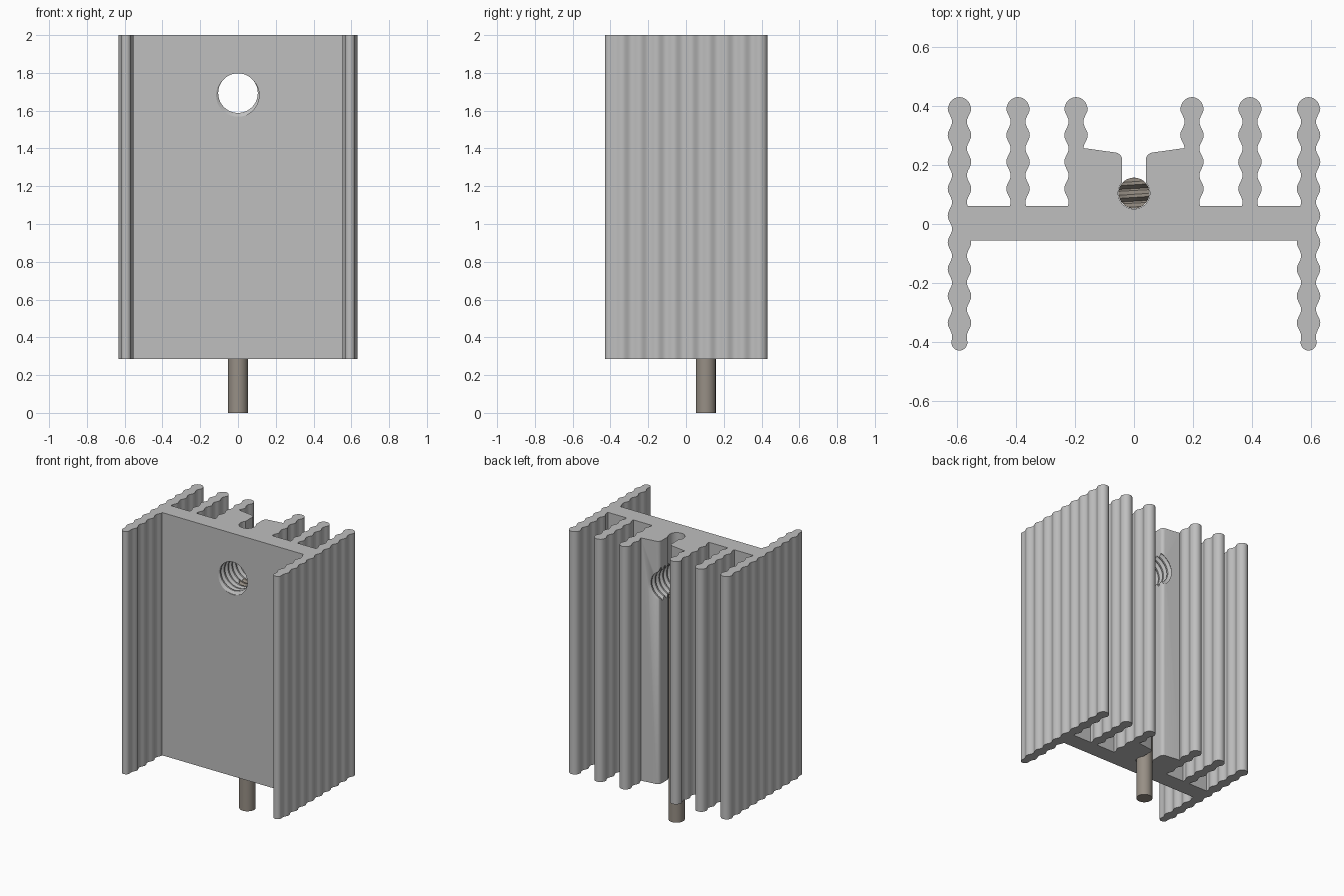
import bpy, bmesh
from math import pi, cos, sin, sqrt

cube = bpy.data.objects.get("Cube")
if cube:
    bpy.data.objects.remove(cube)

BOTTOM, TOP = 0.285, 2.0      # ends of the extrusion
CREST, PITCH = 0.393, 0.0911  # last fin bulge and bulge spacing
WAIST_END = CREST - 8.5 * PITCH
CHANNEL_Y = 0.105
HOLE_Z = 1.693


def material(name, rgb):
    m = bpy.data.materials.new(name)
    m.use_nodes = True
    m.diffuse_color = (*rgb, 1)
    m.node_tree.nodes["Principled BSDF"].inputs["Base Color"].default_value = (*rgb, 1)
    return m


def make_object(name, bm, mat=None):
    bmesh.ops.recalc_face_normals(bm, faces=bm.faces)
    mesh = bpy.data.meshes.new(name)
    bm.to_mesh(mesh)
    bm.free()
    obj = bpy.data.objects.new(name, mesh)
    bpy.context.collection.objects.link(obj)
    if mat:
        mesh.materials.append(mat)
    return obj


def activate(obj):
    bpy.ops.object.select_all(action='DESELECT')
    obj.select_set(True)
    bpy.context.view_layer.objects.active = obj


def cut(obj, cutter):
    mod = obj.modifiers.new("cut", 'BOOLEAN')
    mod.operation = 'DIFFERENCE'
    mod.solver = 'EXACT'
    mod.object = cutter
    activate(obj)
    bpy.ops.object.modifier_apply(modifier=mod.name)


def extrude_profile(name, points, z0, z1, mat):
    bm = bmesh.new()
    face = bm.faces.new([bm.verts.new((x, y, z0)) for x, y in points])
    new = bmesh.ops.extrude_face_region(bm, geom=[face])["geom"]
    verts = [g for g in new if isinstance(g, bmesh.types.BMVert)]
    bmesh.ops.translate(bm, verts=verts, vec=(0, 0, z1 - z0))
    return make_object(name, bm, mat)


def arc(cx, cy, r, a0, a1, n):
    angles = [(a0 + (a1 - a0) * i / n) * pi / 180 for i in range(n + 1)]
    return [(cx + r * cos(a), cy + r * sin(a)) for a in angles]


def side(cx, sign, y0, y1):
    """Wavy flank of a fin."""
    n = max(2, round(abs(y1 - y0) / PITCH * 10))
    ys = [y0 + (y1 - y0) * i / n for i in range(n + 1)]
    return [(cx + sign * (0.0325 + 0.0075 * cos(2 * pi * (y - CREST) / PITCH)), y) for y in ys]


def fin_top(cx):
    return arc(cx, CREST, 0.038, 10, 170, 14)


# Right half of the cross-section, from the front centre round to the channel
PLATE_FRONT, PLATE_BACK = -0.056, 0.062
half = side(0.593, -1, PLATE_FRONT, WAIST_END)
half += arc(0.593, -0.403, 0.027, 180, 360, 14)
half += side(0.593, 1, WAIST_END, CREST) + fin_top(0.593)
half += side(0.593, -1, CREST, PLATE_BACK)
half += side(0.394, 1, PLATE_BACK, CREST) + fin_top(0.394)
half += side(0.394, -1, CREST, PLATE_BACK)
half += side(0.197, 1, PLATE_BACK, CREST) + fin_top(0.197)
half += side(0.197, -1, CREST, 0.258)
half += arc(0.066, 0.217, 0.026, 100, 180, 6)
half += arc(0, CHANNEL_Y, 0.054, 42, -84, 16)
profile = half + [(-x, y) for x, y in reversed(half)]

aluminium = material("grey aluminium", (0.52, 0.52, 0.52))
tin = material("dull tin", (0.31, 0.275, 0.235))

heat_sink = extrude_profile("finned_heat_sink", profile, BOTTOM, TOP, aluminium)

# Mounting pin, seated in the round channel
pin = extrude_profile("mounting_pin", arc(0, CHANNEL_Y, 0.0525, 0, 352.5, 47), 0, 1.6, tin)

# Threaded hole cutter: a helical grid whose seam joins one turn further on
bm = bmesh.new()
SEG, TURNS, LEAD = 40, 16, 0.043
steps = [(0, 0.105), (0.25, 0.105), (0.55, 0.125), (0.7, 0.125)]
K = len(steps)
grid = []
for i in range(SEG):
    a = 2 * pi * i / SEG
    column = []
    for j in range(K * TURNS):
        offset, r = steps[j % K]
        y = -0.2 + LEAD * (j // K + offset + i / SEG)
        column.append(bm.verts.new((r * cos(a), y, HOLE_Z + r * sin(a))))
    grid.append(column)
for i in range(SEG):
    shift = K if i == SEG - 1 else 0
    nxt = grid[(i + 1) % SEG]
    for j in range(K * TURNS - 1 - shift):
        bm.faces.new((grid[i][j], grid[i][j + 1], nxt[j + 1 + shift], nxt[j + shift]))
bmesh.ops.holes_fill(bm, edges=[e for e in bm.edges if e.is_boundary], sides=0)
bmesh.ops.triangulate(bm, faces=[f for f in bm.faces if len(f.verts) > 4])
thread_cutter = make_object("thread_cutter", bm)

for obj in (heat_sink, pin):
    cut(obj, thread_cutter)
    activate(obj)
    bpy.ops.object.shade_smooth_by_angle(angle=0.55)

bpy.data.objects.remove(thread_cutter)
